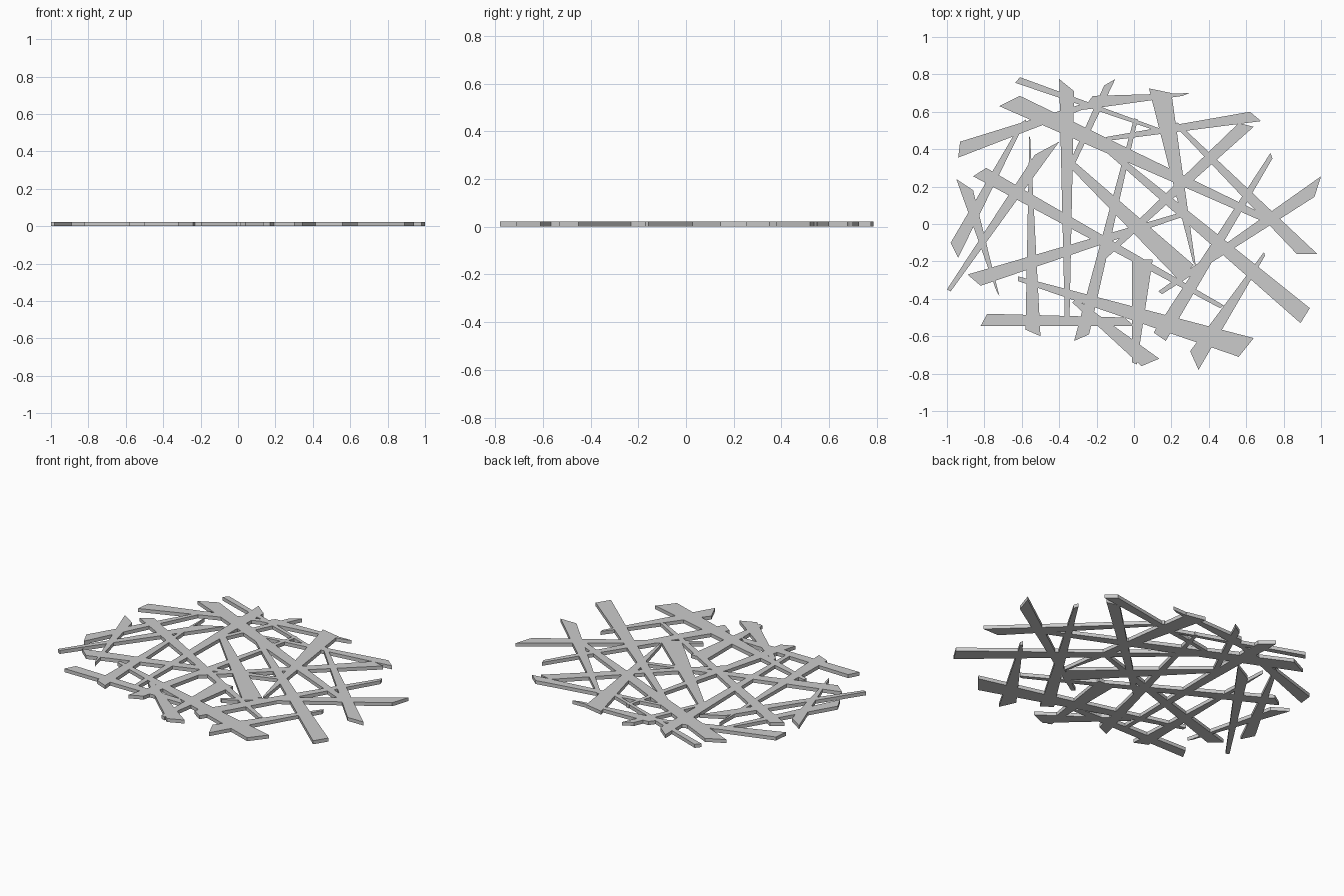
import bpy
from mathutils import Vector
from mathutils.geometry import delaunay_2d_cdt

THICKNESS = 0.022
strips = []


def strip(a, b, c, d):
    """Tapered stick: a-b is one cut end, c-d the other."""
    q = [Vector(p) for p in (a, b, c, d)]
    area = sum(q[i].x * q[(i + 1) % 4].y - q[(i + 1) % 4].x * q[i].y for i in range(4))
    strips.append(q if area > 0 else q[::-1])


# Sticks falling from upper left to lower right
strip((-0.61, 0.785), (-0.635, 0.755), (0.13, 0.495), (0.14, 0.51))
strip((-0.61, 0.685), (-0.72, 0.63), (0.72, 0.0), (0.74, 0.03))
strip((-0.79, 0.30), (-0.86, 0.255), (0.46, -0.45), (0.48, -0.435))
strip((-0.35, 0.36), (-0.37, 0.33), (0.24, -0.30), (0.32, -0.22))
strip((-0.16, 0.43), (-0.19, 0.42), (0.89, -0.53), (0.94, -0.45))
strip((0.23, 0.545), (0.215, 0.53), (0.87, -0.16), (0.98, -0.16))
strip((-0.62, -0.28), (-0.62, -0.305), (0.56, -0.71), (0.64, -0.61))
strip((-0.31, -0.40), (-0.33, -0.42), (0.04, -0.76), (0.135, -0.72))

# Sticks rising from lower left to upper right
strip((-0.94, 0.355), (-0.93, 0.44), (-0.25, 0.65), (-0.24, 0.625))
strip((-0.98, -0.10), (-0.94, -0.18), (-0.575, 0.56), (-0.605, 0.54))
strip((-1.0, -0.35), (-0.98, -0.36), (-0.40, 0.44), (-0.53, 0.37))
strip((-0.89, -0.27), (-0.82, -0.33), (0.25, 0.035), (0.245, 0.06))
strip((-0.15, 0.465), (-0.14, 0.445), (0.68, 0.55), (0.62, 0.60))
strip((-0.17, -0.165), (-0.15, -0.185), (0.64, 0.52), (0.56, 0.54))
strip((0.13, -0.36), (0.15, -0.375), (0.965, 0.145), (1.0, 0.255))
strip((0.105, -0.58), (0.17, -0.625), (0.74, 0.35), (0.73, 0.38))
strip((0.30, -0.68), (0.345, -0.78), (0.70, -0.17), (0.695, -0.15))

# Upright sticks
strip((-0.40, 0.775), (-0.32, 0.71), (-0.345, -0.52), (-0.37, -0.52))
strip((-0.16, 0.74), (-0.10, 0.775), (-0.35, 0.25), (-0.37, 0.27))
strip((0.0, 0.565), (0.02, 0.56), (-0.24, -0.59), (-0.32, -0.625))
strip((0.08, 0.725), (0.20, 0.70), (0.33, -0.225), (0.315, -0.20))
strip((-0.95, 0.24), (-0.86, 0.18), (-0.72, -0.385), (-0.735, -0.36))
strip((-0.56, 0.47), (-0.555, 0.46), (-0.50, -0.60), (-0.58, -0.565))
strip((-0.01, -0.19), (0.10, -0.19), (0.015, -0.75), (-0.01, -0.74))

# Nearly level sticks
strip((-0.275, 0.61), (-0.22, 0.685), (0.295, 0.70), (0.26, 0.685))
strip((-0.82, -0.545), (-0.785, -0.48), (-0.05, -0.50), (0.0, -0.545))

# Merge all sticks into one flat sheet
points = [p for q in strips for p in q]
quads = [list(range(4 * i, 4 * i + 4)) for i in range(len(strips))]
verts, _, faces, _, _, source = delaunay_2d_cdt(points, [], quads, 0, 1e-5)
faces = [f for f, s in zip(faces, source) if s]
used = sorted({i for f in faces for i in f})
index = {v: i for i, v in enumerate(used)}

mesh = bpy.data.meshes.new("stick_lattice")
mesh.from_pydata([(verts[i].x, verts[i].y, 0) for i in used], [],
                 [[index[i] for i in f] for f in faces])
mesh.update()
panel = bpy.data.objects.new("stick_lattice", mesh)
bpy.context.collection.objects.link(panel)

# Give the sheet its thickness upward from z = 0
solid = panel.modifiers.new("thickness", 'SOLIDIFY')
solid.thickness = THICKNESS
solid.offset = 1
